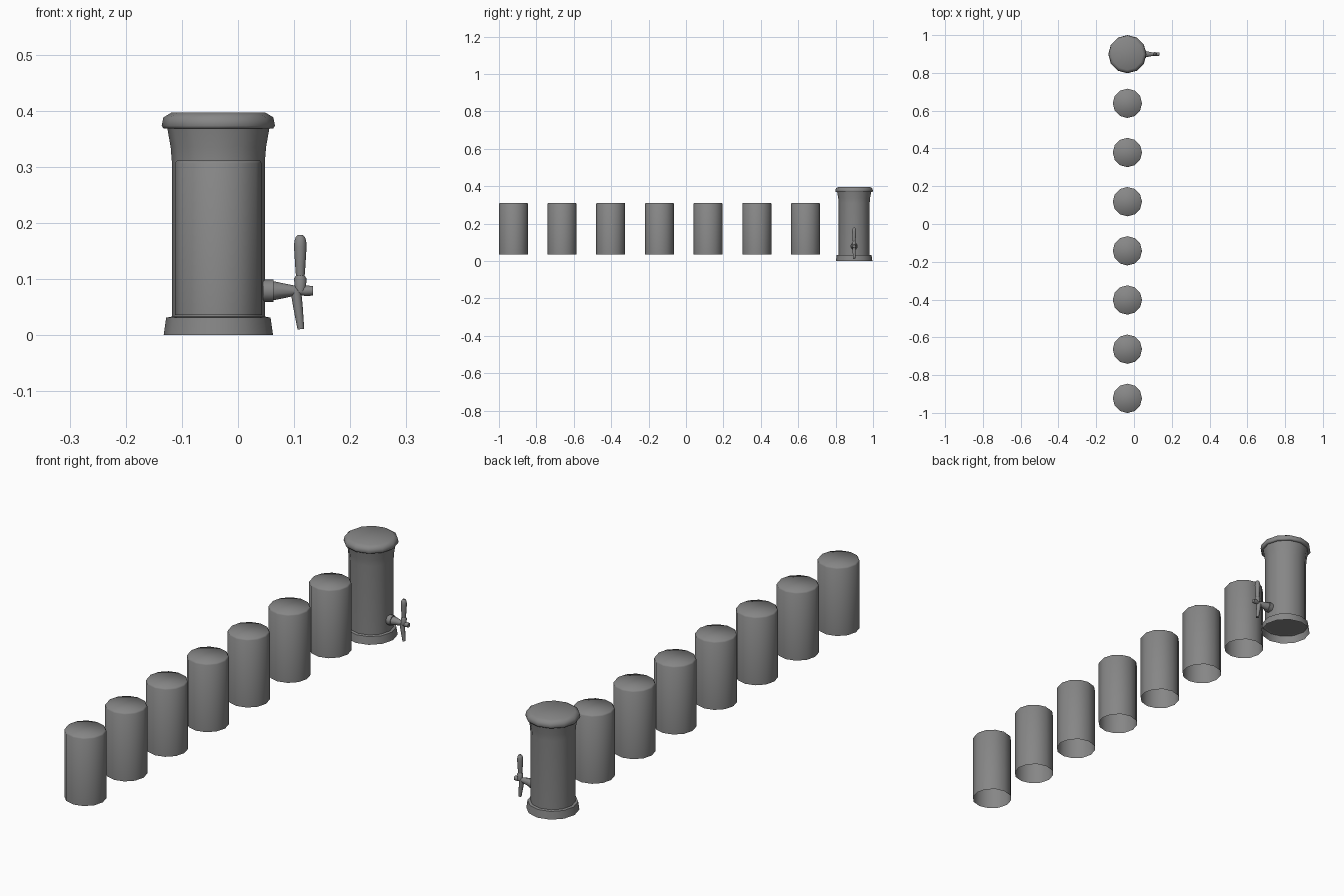
import bpy, bmesh, math
from mathutils import Vector

if "Cube" in bpy.data.objects:
    bpy.data.objects.remove(bpy.data.objects["Cube"])

CX, CY = -0.035, 0.899   # dispenser axis
SIDES = 12

# Dark grey finish shared by every part
grey = bpy.data.materials.new("dark_grey")
grey.diffuse_color = (0.24, 0.24, 0.24, 1)
grey.use_nodes = True
grey.node_tree.nodes["Principled BSDF"].inputs["Base Color"].default_value = grey.diffuse_color


def lathe(name, profile, start, direction=(0, 0, 1), sides=SIDES,
          cap_start=True, cap_end=True, angle=40):
    """Spin (radius, distance) points around an axis from start."""
    bm = bmesh.new()
    rot = Vector((0, 0, 1)).rotation_difference(Vector(direction).normalized())
    rings = []
    for r, h in profile:
        ring = []
        for i in range(sides):
            a = 2 * math.pi * i / sides
            p = Vector((r * math.cos(a), r * math.sin(a), h))
            ring.append(bm.verts.new(rot @ p + Vector(start)))
        rings.append(ring)
    for low, high in zip(rings, rings[1:]):
        for i in range(sides):
            j = (i + 1) % sides
            bm.faces.new((low[i], low[j], high[j], high[i]))
    if cap_start:
        bm.faces.new(rings[0][::-1])
    if cap_end:
        bm.faces.new(rings[-1])
    mesh = bpy.data.meshes.new(name)
    bm.to_mesh(mesh)
    bm.free()
    mesh.materials.append(grey)
    obj = bpy.data.objects.new(name, mesh)
    bpy.context.collection.objects.link(obj)
    bpy.ops.object.select_all(action='DESELECT')
    obj.select_set(True)
    bpy.context.view_layer.objects.active = obj
    bpy.ops.object.shade_smooth_by_angle(angle=math.radians(angle))
    return obj


# Dispenser: open-bottomed foot, flared tank and chamfered lid
lathe("base", [(0.0975, 0), (0.093, 0.031), (0.083, 0.033)],
      (CX, CY, 0), cap_start=False, cap_end=False)
lathe("tank", [(0.083, 0.031), (0.083, 0.31), (0.085, 0.335), (0.091, 0.369)],
      (CX, CY, 0), cap_end=False)
lathe("lid", [(0.091, 0.368), (0.0975, 0.368), (0.101, 0.373), (0.098, 0.388), (0.083, 0.397)],
      (CX, CY, 0), angle=60)

# Tap: wall collar, tapered pipe with tip, lever and spout
lathe("tap_collar", [(0.02, 0), (0.02, 0.018)],
      (0.045, CY, 0.079), (1, 0, 0), 10)
lathe("tap_pipe", [(0.017, 0), (0.010, 0.034), (0.008, 0.042), (0.008, 0.052),
                   (0.0095, 0.057), (0.0085, 0.071)],
      (0.063, CY, 0.079), (1, 0, 0), 10)
lathe("lever_collar", [(0.010, 0), (0.011, 0.022), (0.007, 0.028)],
      (0.111, CY, 0.079), (0, 0, 1), 10)
lathe("lever_handle", [(0.0075, 0), (0.009, 0.02), (0.0112, 0.055), (0.0105, 0.066),
                       (0.008, 0.073), (0.004, 0.0765)],
      (0.111, CY, 0.102), (0, 0, 1), 10)
lathe("tap_spout", [(0.0095, 0), (0.0085, 0.03), (0.006, 0.07)],
      (0.103, CY, 0.08), (0.009, 0, -0.069), 10)

# Row of liquid fillings, open at the bottom
for i in range(7):
    lathe(f"liquid_{i + 1}", [(0.0775, 0.036), (0.0775, 0.306), (0.0735, 0.3115)],
          (CX, -0.923 + 0.2603 * i, 0), cap_start=False, angle=60)
